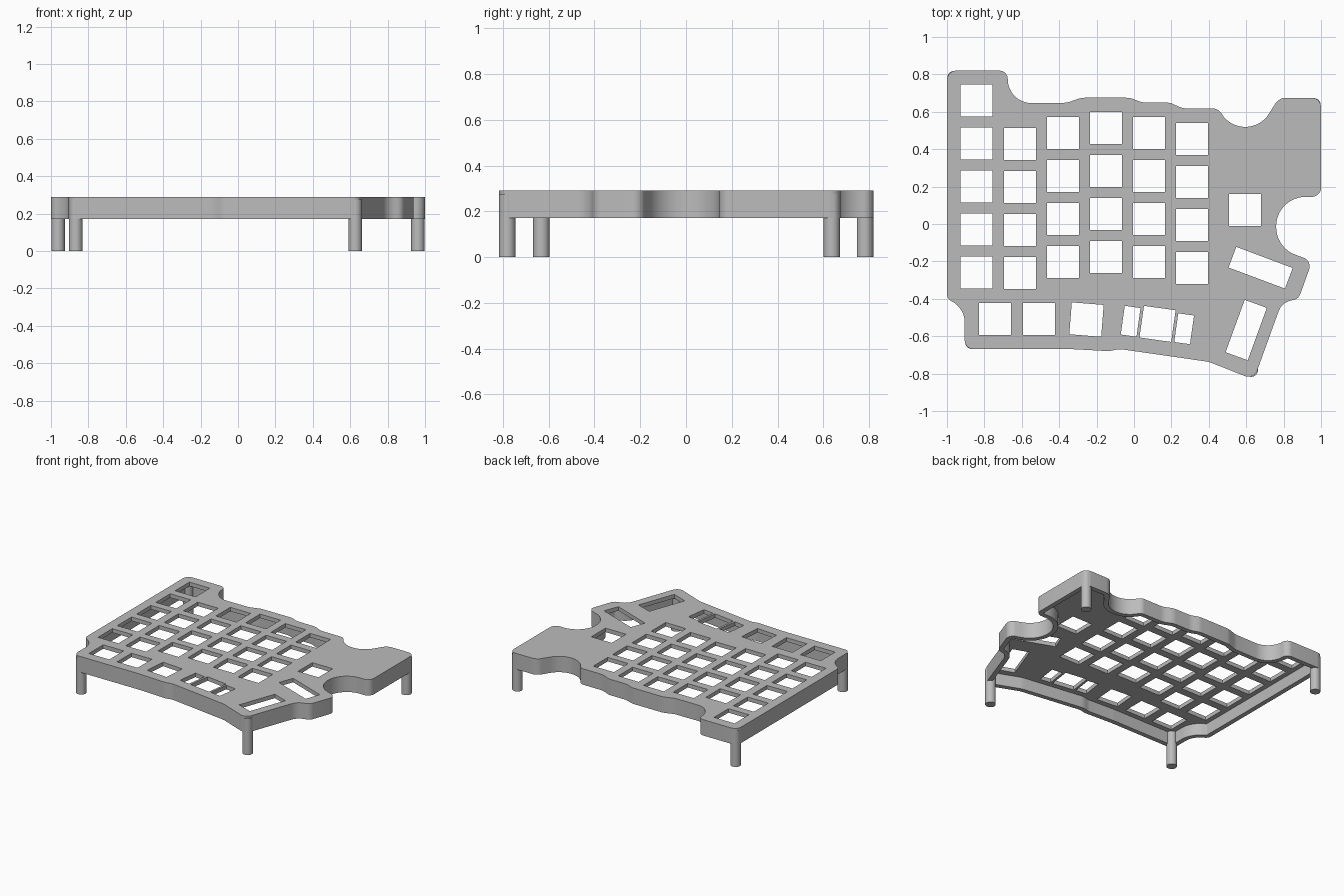
import bpy, bmesh, math
from mathutils import Vector, Matrix

if "Cube" in bpy.data.objects:
    bpy.data.objects.remove(bpy.data.objects["Cube"])

TOP, SKIRT, PLATE, RIM = 0.29, 0.17, 0.03, 0.035
KEY, PITCH = 0.171, 0.23

grey = bpy.data.materials.new("shell grey")
grey.use_nodes = True
grey.diffuse_color = (0.5, 0.5, 0.5, 1)
grey.node_tree.nodes["Principled BSDF"].inputs["Base Color"].default_value = (0.5, 0.5, 0.5, 1)


def rounded(corners):
    """Closed outline with an arc of the given radius at each corner."""
    pts = []
    n = len(corners)
    for i, (x, y, r) in enumerate(corners):
        p = Vector((x, y))
        a = (Vector(corners[i - 1][:2]) - p).normalized()
        b = (Vector(corners[(i + 1) % n][:2]) - p).normalized()
        half = a.angle(b) / 2
        centre = p + (a + b).normalized() * r / math.sin(half)
        start = p + a * r / math.tan(half) - centre
        end = p + b * r / math.tan(half) - centre
        turn = math.atan2(start.x * end.y - start.y * end.x, start.dot(end))
        steps = max(2, round(abs(turn) / 0.13))
        for k in range(steps + 1):
            t = turn * k / steps
            c, s = math.cos(t), math.sin(t)
            pts.append(centre + Vector((c * start.x - s * start.y, s * start.x + c * start.y)))
    return pts


def inset(pts, d):
    """Move a clockwise outline inwards by d."""
    out = []
    for i, p in enumerate(pts):
        a = (p - pts[i - 1]).normalized()
        b = (pts[(i + 1) % len(pts)] - p).normalized()
        t = (a + b).normalized()
        out.append(p + Vector((t.y, -t.x)) * d / max(0.5, t.dot(a)))
    return out


def rectangle(x, y, w, d, deg):
    c, s = math.cos(math.radians(deg)), math.sin(math.radians(deg))
    return [Vector((x + c * u - s * v, y + s * u + c * v)) for u, v in
            ((-w / 2, -d / 2), (-w / 2, d / 2), (w / 2, d / 2), (w / 2, -d / 2))]


def ring(bm, pts, z):
    return [bm.verts.new((p.x, p.y, z)) for p in pts]


def wall(bm, low, high):
    """Join two matching rings with quads."""
    for i in range(len(low)):
        bm.faces.new((low[i - 1], low[i], high[i], high[i - 1]))


def cap(bm, rings):
    """Fill the flat area between an outer ring and the rings inside it."""
    edges = [bm.edges.get((r[i - 1], r[i])) for r in rings for i in range(len(r))]
    bmesh.ops.triangle_fill(bm, edges=edges, use_beauty=True, normal=(0, 0, 1))


def make(name, bm):
    bmesh.ops.recalc_face_normals(bm, faces=bm.faces[:])
    mesh = bpy.data.meshes.new(name)
    bm.to_mesh(mesh)
    bm.free()
    mesh.materials.append(grey)
    ob = bpy.data.objects.new(name, mesh)
    bpy.context.collection.objects.link(ob)
    bpy.ops.object.select_all(action='DESELECT')
    ob.select_set(True)
    bpy.context.view_layer.objects.active = ob
    bpy.ops.object.shade_smooth_by_angle(angle=math.radians(30))


# Outline, clockwise from the back right corner: x, y, corner radius
outline = rounded([
    (-1, .82, .05), (-.675, .82, .045), (-.675, .645, .128), (-.36, .648, .1),
    (-.28, .675, .1), (-.02, .675, .1), (.04, .65, .1), (.19, .65, .1),
    (.26, .618, .1), (.451, .617, .05), (.595, .387, .149), (.775, .675, .07),
    (1, .675, .05), (1, .145, .05), (.76, .145, .157), (.76, -.127, .157),
    (.953, -.197, .05), (.88, -.4, .05), (.79, -.42, .09), (.641, -.832, .05),
    (.4, -.737, .1), (-.08, -.668, .1), (-.13, -.68, .1), (-.35, -.668, .1),
    (-.905, -.668, .045), (-.905, -.45, .128), (-1, -.4, .045)])
inner = inset(outline, RIM)

# Key openings: x, y, width, depth, rotation
holes = []
for x, y, count in ((-.843, .661, 5), (-.61, .428, 4), (-.38, .487, 4),
                    (-.15, .514, 4), (.08, .487, 4), (.31, .455, 4)):
    holes += [(x, y - PITCH * k, KEY, KEY, 0) for k in range(count)]
holes += [(.594, .075, KEY, KEY, 0), (-.744, -.509, KEY, KEY, 0),
          (-.508, -.509, KEY, KEY, 0), (-.254, -.511, KEY, KEY, -4.5),
          (-.018, -.52, .085, .155, -8), (.126, -.534, KEY, KEY, -8),
          (.268, -.56, .085, .155, -8), (.677, -.234, .322, .118, -20.5),
          (.6, -.567, .126, .298, -20)]

# Hollow shell: outer skirt, inner skirt, key openings, then the flat areas
bm = bmesh.new()
outer_low, outer_top = ring(bm, outline, SKIRT), ring(bm, outline, TOP)
inner_low, inner_top = ring(bm, inner, SKIRT), ring(bm, inner, TOP - PLATE)
wall(bm, outer_low, outer_top)
wall(bm, inner_low, inner_top)
top_rings, under_rings = [outer_top], [inner_top]
for hole in holes:
    pts = rectangle(*hole)
    under_rings.append(ring(bm, pts, TOP - PLATE))
    top_rings.append(ring(bm, pts, TOP))
    wall(bm, under_rings[-1], top_rings[-1])
wall(bm, outer_low, inner_low)
cap(bm, top_rings)
cap(bm, under_rings)
make("shell", bm)

# Four round legs rising into the corners
for name, x, y in (("back_right_leg", -.962, .782), ("front_right_leg", -.867, -.632),
                   ("front_left_leg", .627, -.781), ("back_left_leg", .962, .637)):
    bm = bmesh.new()
    height = TOP - PLATE / 2
    bmesh.ops.create_cone(bm, cap_ends=True, segments=32, radius1=.036, radius2=.036,
                          depth=height, matrix=Matrix.Translation((x, y, height / 2)))
    make(name, bm)
